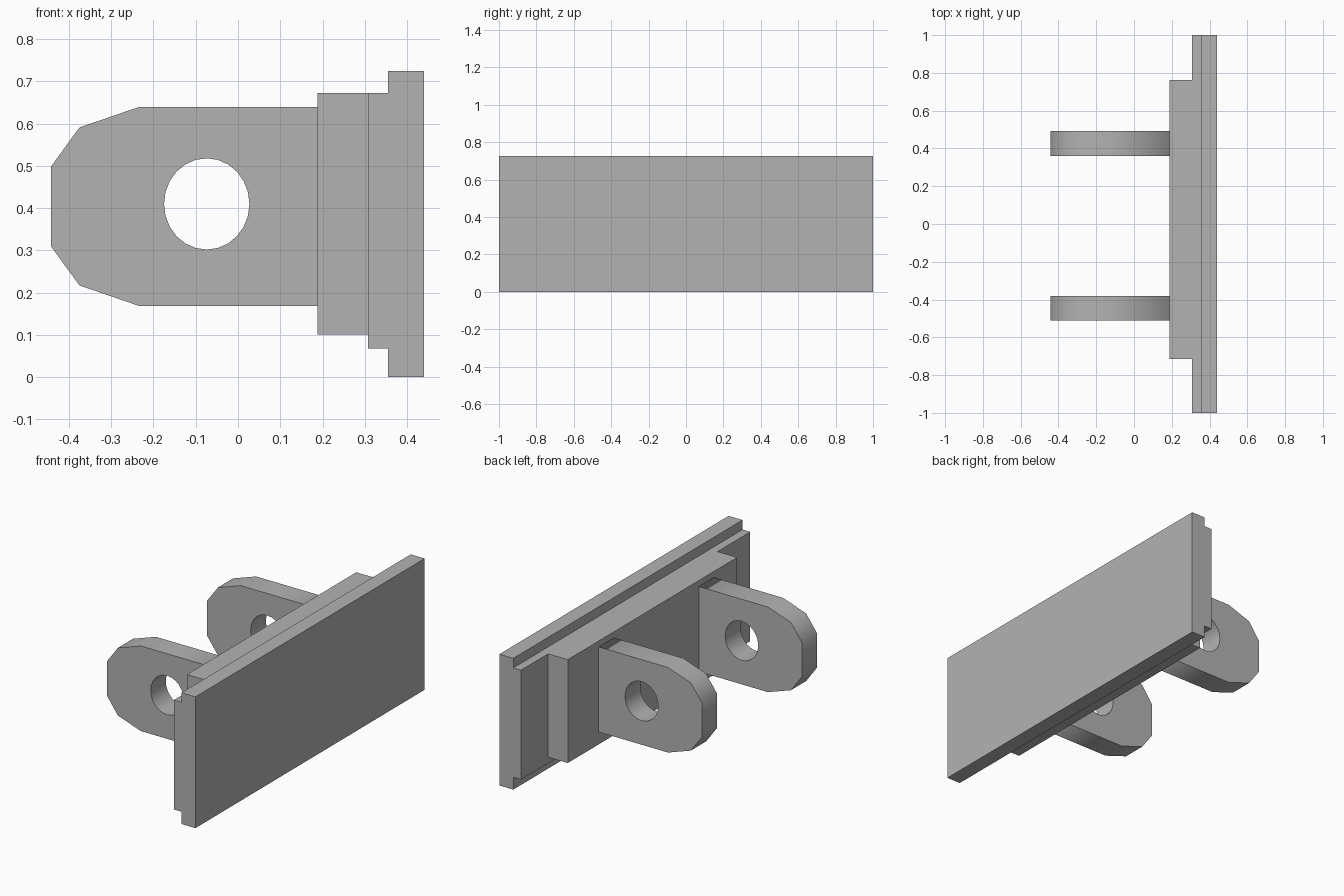
import bpy
import math

cube = bpy.data.objects.get("Cube")
if cube:
    bpy.data.objects.remove(cube, do_unlink=True)

grey = bpy.data.materials.new("plain_grey")
grey.use_nodes = True
colour = (0.45, 0.45, 0.45, 1)
grey.diffuse_color = colour
grey.node_tree.nodes["Principled BSDF"].inputs["Base Color"].default_value = colour


def box(name, x, y, z):
    """Box spanning the given (low, high) range on each axis."""
    spans = (x, y, z)
    bpy.ops.mesh.primitive_cube_add(size=1, location=[(a + b) / 2 for a, b in spans])
    ob = bpy.context.object
    ob.name = name
    ob.scale = [b - a for a, b in spans]
    bpy.ops.object.transform_apply(location=False, rotation=False, scale=True)
    ob.data.materials.append(grey)


def extruded_profile(name, loops, y_low, y_high):
    """Fill closed x/z loops (inner ones become holes) and extrude along y."""
    curve = bpy.data.curves.new(name, "CURVE")
    curve.dimensions = "2D"
    curve.fill_mode = "BOTH"
    curve.extrude = (y_high - y_low) / 2
    for loop in loops:
        spline = curve.splines.new("POLY")
        spline.points.add(len(loop) - 1)
        for point, (x, z) in zip(spline.points, loop):
            point.co = (x, z, 0, 1)
        spline.use_cyclic_u = True
    ob = bpy.data.objects.new(name, curve)
    bpy.context.collection.objects.link(ob)
    ob.rotation_euler.x = math.pi / 2
    ob.location.y = (y_low + y_high) / 2
    bpy.ops.object.select_all(action="DESELECT")
    ob.select_set(True)
    bpy.context.view_layer.objects.active = ob
    bpy.ops.object.convert(target="MESH")
    bpy.context.object.data.materials.append(grey)


# Stepped backing plate
box("face_plate", (0.355, 0.44), (-1, 1), (0, 0.725))
box("step_plate", (0.308, 0.355), (-1, 1), (0.068, 0.672))
box("mounting_block", (0.188, 0.308), (-0.715, 0.763), (0.101, 0.672))

# Lug outline: upper half mirrored about its middle height
mid = 0.404
upper = [(0.188, 0.235), (-0.235, 0.235), (-0.375, 0.187), (-0.442, 0.095)]
outline = [(x, mid + h) for x, h in upper] + [(x, mid - h) for x, h in reversed(upper)]

# Slightly oval pin hole
sides = 24
angles = [2 * math.pi * i / sides for i in range(sides)]
hole = [(-0.074 + 0.101 * math.cos(a), 0.41 + 0.108 * math.sin(a)) for a in angles]

for name, low, high in (("front_lug", -0.512, -0.38), ("back_lug", 0.36, 0.493)):
    extruded_profile(name, [outline, hole], low, high)
